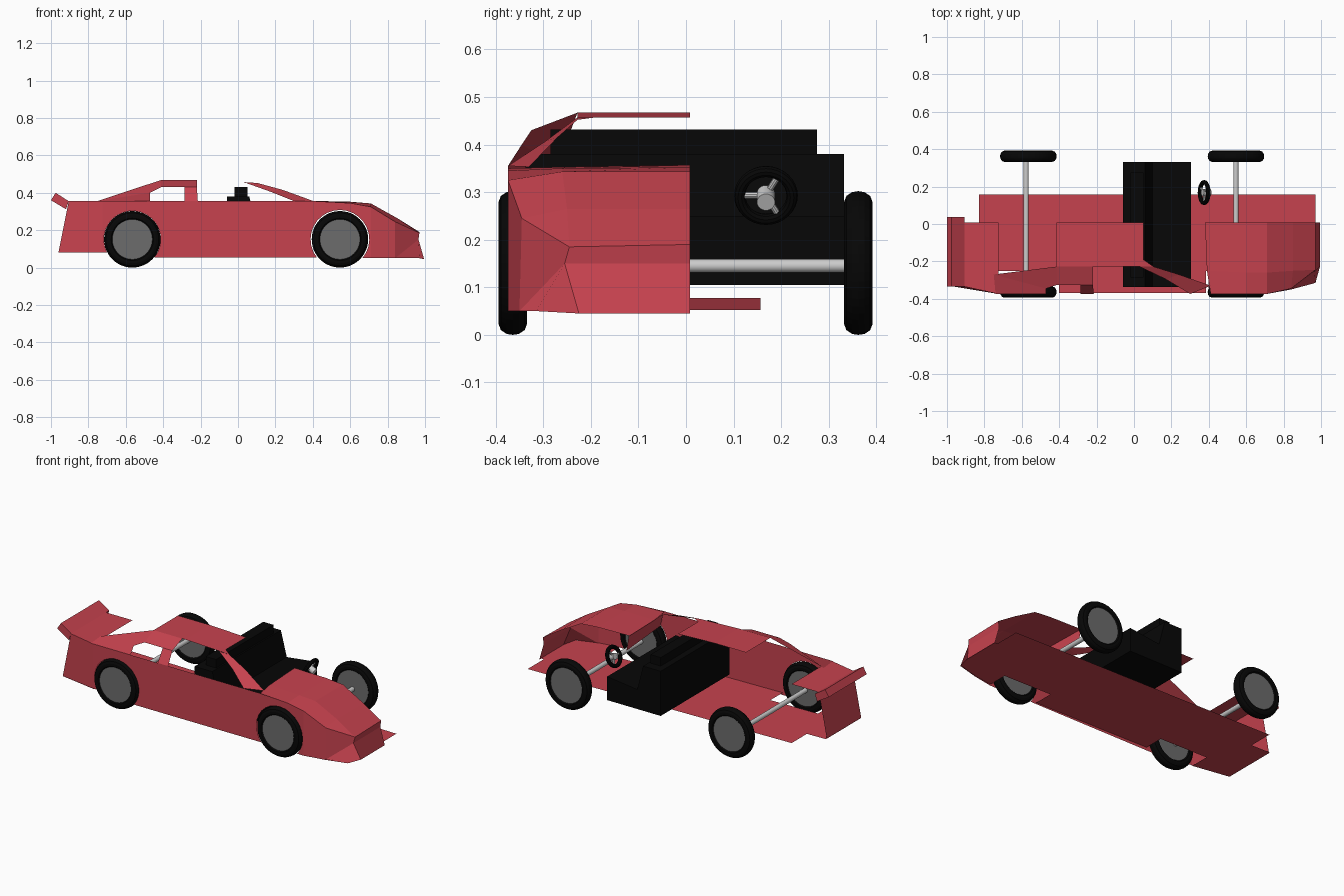
import bpy, math
from mathutils import Vector, Matrix


def mat(name, r, g, b):
    m = bpy.data.materials.new(name)
    m.diffuse_color = (r, g, b, 1)
    return m


RED = mat("body_red", 0.57, 0.055, 0.077)
BLACK = mat("black", 0.002, 0.002, 0.002)
GREY = mat("hub_grey", 0.15, 0.15, 0.15)
SILVER = mat("silver", 0.6, 0.6, 0.6)


def mesh(name, polys, m):
    """Object from a list of polygons, each a list of points."""
    verts, faces = [], []
    for p in polys:
        faces.append(list(range(len(verts), len(verts) + len(p))))
        verts += p
    me = bpy.data.meshes.new(name)
    me.from_pydata(verts, [], faces)
    me.materials.append(m)
    ob = bpy.data.objects.new(name, me)
    bpy.context.collection.objects.link(ob)
    return ob


def loft(rows):
    return [[a[i], a[i + 1], b[i + 1], b[i]]
            for a, b in zip(rows, rows[1:]) for i in range(len(a) - 1)]


def prism(name, profile, y0, y1, m):
    """Extrude an (x, z) profile along y."""
    a = [(x, y0, z) for x, z in profile]
    b = [(x, y1, z) for x, z in profile]
    return mesh(name, [a, b[::-1]] + loft([a + a[:1], b + b[:1]]), m)


def box(name, x0, x1, y0, y1, z0, z1, m):
    return prism(name, [(x0, z0), (x1, z0), (x1, z1), (x0, z1)], y0, y1, m)


def rod(name, p, q, r, m, n=24):
    p, q = Vector(p), Vector(q)
    bpy.ops.mesh.primitive_cylinder_add(vertices=n, radius=r, depth=(q - p).length, location=(p + q) / 2)
    ob = bpy.context.object
    ob.rotation_euler = (q - p).to_track_quat('Z', 'Y').to_euler()
    ob.name = name
    ob.data.materials.append(m)
    bpy.ops.object.shade_smooth_by_angle()
    return ob


# wheels: turned tyre with hub disc
TYRE = [(0.107, -0.024), (0.113, -0.030), (0.128, -0.030), (0.141, -0.025), (0.149, -0.013),
        (0.151, 0), (0.149, 0.013), (0.141, 0.025), (0.128, 0.030), (0.113, 0.030), (0.107, 0.024)]
WHEELS = {"rear": -0.565, "front": 0.545}
CZ, N = 0.151, 48
for end, cx in WHEELS.items():
    for side, cy in (("left", -0.364), ("right", 0.362)):
        rows = [[(cx + r * math.cos(k * math.tau / N), cy + w, CZ + r * math.sin(k * math.tau / N))
                 for r, w in TYRE] for k in range(N + 1)]
        mesh(f"{end}_{side}_tyre", loft(rows), BLACK).data.shade_smooth()
        rod(f"{end}_{side}_hub", (cx, cy - 0.024, CZ), (cx, cy + 0.024, CZ), 0.109, GREY, N)
rod("rear_axle", (-0.577, -0.34, 0.145), (-0.577, 0.345, 0.145), 0.014, SILVER)
rod("front_axle", (0.545, -0.34, 0.145), (0.545, 0.345, 0.145), 0.014, SILVER)


# floor sheet rising slightly to the rear, cut in around the wheels
def floor_z(x):
    return 0.052 + 0.0139 * (0.97 - x)


plan = [(-0.83, 0.157), (0.97, 0.157), (0.97, 0), (0.99, 0), (0.99, -0.225), (0.97, -0.31), (0.84, -0.35),
        (0.71, -0.37), (0.71, -0.25), (0.385, -0.25), (0.385, -0.37), (-0.40, -0.37), (-0.40, -0.25),
        (-0.725, -0.25), (-0.725, -0.37), (-0.96, -0.335), (-0.96, 0.008), (-0.83, 0.008)]
mesh("floor", [[(x, y, floor_z(x)) for x, y in plan]], RED)

# bench seat and headrest
prism("seat", [(-0.06, 0.105), (0.305, 0.105), (0.305, 0.25), (0.10, 0.225), (0.06, 0.38), (-0.06, 0.38)],
      -0.337, 0.332, BLACK)
box("headrest", -0.02, 0.05, -0.285, 0.275, 0.375, 0.432, BLACK)

# steering wheel
tilt = math.radians(24)
C = Vector((0.375, 0.168, 0.293))
axis = Vector((math.cos(tilt), 0, -math.sin(tilt)))
up = Vector((math.sin(tilt), 0, math.cos(tilt)))
bpy.ops.mesh.primitive_torus_add(major_radius=0.055, minor_radius=0.012, major_segments=32, minor_segments=10,
                                 location=C, rotation=axis.to_track_quat('Z', 'Y').to_euler())
ring = bpy.context.object
ring.name = "steering_wheel"
ring.data.materials.append(BLACK)
bpy.ops.object.shade_smooth_by_angle()
for k in range(3):
    d = Matrix.Rotation(math.radians(90 + 120 * k), 3, axis) @ up
    rod(f"steering_spoke_{k}", C, C + d * 0.05, 0.007, SILVER, 10)
rod("steering_column", C - axis * 0.01, C + axis * 0.035, 0.019, SILVER)

# side panel with wheel arches
Y = -0.374


def arch(cx, r, z0, z1):
    """Arch points from right foot (height z1) to left foot (height z0)."""
    a1, a0 = math.asin((z1 - CZ) / r), math.pi - math.asin((z0 - CZ) / r)
    return [(cx + r * math.cos(a1 + (a0 - a1) * k / 20), Y, CZ + r * math.sin(a1 + (a0 - a1) * k / 20))
            for k in range(21)]


front, rear = arch(0.545, 0.157, 0.055, 0.05), arch(-0.565, 0.152, 0.08, 0.055)
mesh("side_panel", [[(-0.725, Y, 0.08), (-0.725, Y, 0.355), (0.41, Y, 0.355), (0.60, Y, 0.345), (0.71, Y, 0.325),
                     (0.71, Y, 0.05)] + front + rear], RED)

# tail: tapered quarter panel, back panel and boot lid
mesh("tail", [
    [(-0.725, Y, 0.08), (-0.725, Y, 0.355), (-0.905, -0.335, 0.355), (-0.96, -0.335, 0.08)],
    [(-0.905, -0.335, 0.355), (-0.905, 0, 0.355), (-0.96, 0, 0.08), (-0.96, -0.335, 0.08)],
    [(-0.725, Y, 0.355), (-0.725, 0.008, 0.355), (-0.905, 0.008, 0.355), (-0.905, -0.335, 0.355)]], RED)
prism("spoiler", [(-1.0, 0.36), (-0.975, 0.40), (-0.905, 0.355), (-0.92, 0.312)], -0.333, 0.038, RED)

# bonnet sloping into the nose, with the dash panel under its rear edge
mesh("bonnet", loft([
    [(0.38, 0.008, 0.357), (0.39, -0.25, 0.353), (0.41, Y, 0.350)],
    [(0.60, 0.008, 0.352), (0.60, -0.26, 0.350), (0.60, Y, 0.345)],
    [(0.71, 0.008, 0.343), (0.71, -0.26, 0.343), (0.71, Y, 0.325)],
    [(0.85, 0.008, 0.265), (0.85, -0.25, 0.265), (0.84, -0.345, 0.245)],
    [(0.97, 0.008, 0.19), (0.97, -0.245, 0.185), (0.84, -0.345, 0.245)]]), RED)
mesh("dash", [[(0.385, 0.008, 0.355), (0.40, -0.35, 0.35), (0.42, -0.35, 0.27), (0.40, 0.008, 0.26)]], RED)
mesh("nose", [
    [(0.97, 0.008, 0.19), (0.97, -0.245, 0.185), (0.965, -0.255, 0.15), (0.965, 0.008, 0.15)],
    [(0.965, 0.008, 0.15), (0.965, -0.255, 0.15), (0.995, -0.225, 0.045), (0.995, 0.008, 0.045)],
    [(0.97, -0.245, 0.185), (0.84, -0.345, 0.245), (0.84, -0.35, 0.05), (0.965, -0.255, 0.15)],
    [(0.965, -0.255, 0.15), (0.84, -0.35, 0.05), (0.97, -0.315, 0.05), (0.995, -0.225, 0.045)],
    [(0.71, Y, 0.325), (0.71, Y, 0.05), (0.84, -0.35, 0.05), (0.84, -0.345, 0.245)]], RED)

# roof skin and its rounded edge
mesh("roof", [
    [(-0.415, 0.008, 0.467), (-0.415, -0.228, 0.467), (-0.20, -0.228, 0.467), (-0.20, 0.008, 0.467)],
    [(-0.20, 0.008, 0.467), (-0.20, -0.228, 0.467), (0.05, -0.228, 0.457), (0.05, 0.008, 0.457)],
    [(-0.415, -0.228, 0.467), (-0.22, -0.228, 0.467), (-0.22, -0.325, 0.43), (-0.41, -0.325, 0.43)]], RED)
# pillars
mesh("rear_pillar", [
    [(-0.75, -0.27, 0.356), (-0.415, -0.228, 0.467), (-0.41, -0.325, 0.43), (-0.47, -0.345, 0.40)],
    [(-0.75, -0.27, 0.356), (-0.47, -0.345, 0.40), (-0.47, Y, 0.355), (-0.74, Y, 0.355)]], RED)
mesh("middle_pillar", [
    [(-0.285, -0.325, 0.43), (-0.22, -0.325, 0.43), (-0.215, Y, 0.355), (-0.285, Y, 0.355)]], RED)
mesh("front_pillar", [
    [(0.03, -0.228, 0.457), (0.105, -0.228, 0.452), (0.24, -0.27, 0.415), (0.17, -0.295, 0.407)],
    [(0.17, -0.295, 0.407), (0.24, -0.27, 0.415), (0.41, -0.33, 0.353), (0.30, Y, 0.355)],
    [(0.05, -0.19, 0.457), (0.05, -0.228, 0.457), (0.105, -0.228, 0.452)]], RED)
